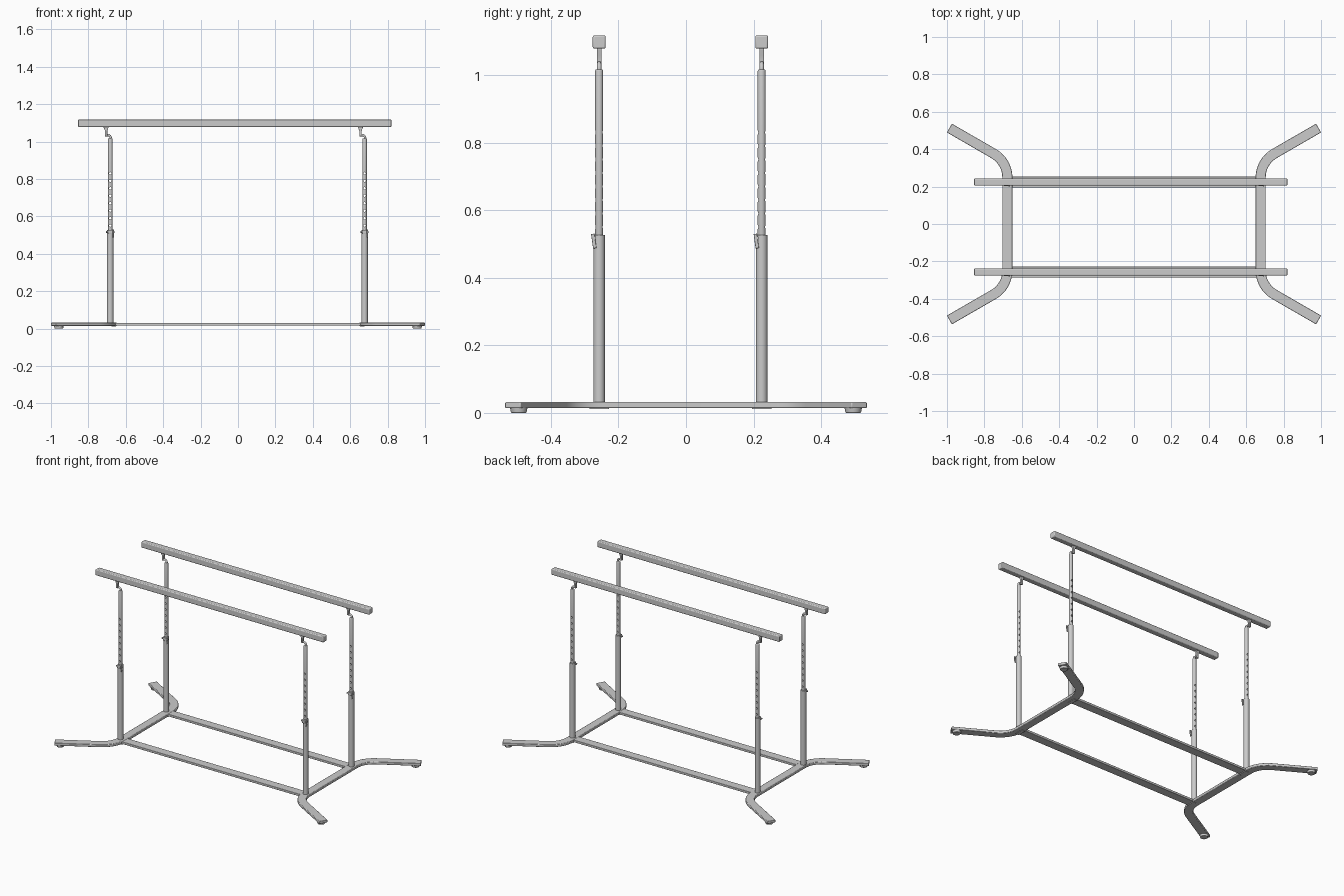
import bpy, bmesh, math
from mathutils import Vector, Matrix

if "Cube" in bpy.data.objects:
    bpy.data.objects.remove(bpy.data.objects["Cube"])

RAIL_Y = {"front": -0.257, "back": 0.224}   # rail / post lines
POST_X = {"left": -0.683, "right": 0.677}


def finish(name, bm, bevel=0.0, segs=2, smooth=True):
    """Turn a bmesh into a named object with optional edge rounding."""
    bmesh.ops.recalc_face_normals(bm, faces=bm.faces)
    me = bpy.data.meshes.new(name)
    bm.to_mesh(me)
    bm.free()
    ob = bpy.data.objects.new(name, me)
    bpy.context.collection.objects.link(ob)
    if bevel:
        m = ob.modifiers.new("round", "BEVEL")
        m.width, m.segments = bevel, segs
        m.limit_method, m.angle_limit = "ANGLE", math.radians(40)
    if smooth:
        smooth_object(ob)
    return ob


def smooth_object(ob):
    bpy.ops.object.select_all(action="DESELECT")
    ob.select_set(True)
    bpy.context.view_layer.objects.active = ob
    bpy.ops.object.shade_smooth_by_angle(angle=math.radians(35))


def add_cyl(bm, p0, p1, r0, r1=None, sides=24):
    p0, p1 = Vector(p0), Vector(p1)
    d = p1 - p0
    mat = Matrix.Translation((p0 + p1) / 2) @ d.to_track_quat("Z", "Y").to_matrix().to_4x4()
    bmesh.ops.create_cone(bm, cap_ends=True, segments=sides, radius1=r0,
                          radius2=r0 if r1 is None else r1, depth=d.length, matrix=mat)


def cyl(name, p0, p1, r0, r1=None, sides=24, **kw):
    bm = bmesh.new()
    add_cyl(bm, p0, p1, r0, r1, sides)
    return finish(name, bm, **kw)


def box(name, lo, hi, tilt=0.0, **kw):
    lo, hi = Vector(lo), Vector(hi)
    bm = bmesh.new()
    mat = (Matrix.Translation((lo + hi) / 2) @ Matrix.Rotation(tilt, 4, "X")
           @ Matrix.Diagonal((*(hi - lo), 1)))
    bmesh.ops.create_cube(bm, size=1, matrix=mat)
    return finish(name, bm, **kw)


def extrude_xz(name, pts, y, width, **kw):
    """Extrude an x-z outline along y."""
    bm = bmesh.new()
    f = bm.faces.new([bm.verts.new((x, y - width / 2, z)) for x, z in pts])
    ext = bmesh.ops.extrude_face_region(bm, geom=[f])["geom"]
    bmesh.ops.translate(bm, vec=(0, width, 0),
                        verts=[v for v in ext if isinstance(v, bmesh.types.BMVert)])
    return finish(name, bm, **kw)


def splayed_path(sx, n=8, r=0.147):
    """Centre line of one end frame: splayed leg, bend, straight, bend, leg."""
    x0, corner = 0.677, 0.334
    start = corner - r * math.tan(math.radians(30))
    half = []
    for i in range(n + 1):
        a = math.radians(60) * i / n
        half.append((x0 + r * (1 - math.cos(a)), start + r * math.sin(a)))
    half.append((0.987, 0.513))
    pts = [(x, -y) for x, y in reversed(half)] + half
    return [Vector((sx * x, y)) for x, y in pts]


def end_frame(name, sx, w=0.054, z0=0.014, z1=0.032):
    path = splayed_path(sx)
    bm = bmesh.new()
    rings = []
    for i, p in enumerate(path):
        t_in = (p - path[max(i - 1, 0)]).normalized()
        t_out = (path[min(i + 1, len(path) - 1)] - p).normalized()
        t = (t_in + t_out).normalized()
        nrm = Vector((t.y, -t.x)) * w / 2
        a, b = p + nrm, p - nrm
        rings.append([bm.verts.new((*q, z)) for q, z in
                      ((a, z0), (b, z0), (b, z1), (a, z1))])
    for r0, r1 in zip(rings, rings[1:]):
        for k in range(4):
            bm.faces.new((r0[k], r0[(k + 1) % 4], r1[(k + 1) % 4], r1[k]))
    bm.faces.new(rings[0])
    bm.faces.new(rings[-1])
    return finish(name, bm, bevel=0.003)


def inner_post(name, x, y):
    """Telescopic tube with rounded top and a row of through holes."""
    ob = cyl(name, (x, y, 0.46), (x, y, 1.017), 0.0118, bevel=0.005, segs=3, smooth=False)
    bm = bmesh.new()
    for i in range(8):
        z = 0.55 + 0.04 * i
        add_cyl(bm, (x, y - 0.03, z), (x, y + 0.03, z), 0.0062, sides=12)
    cutter = finish(name + "_holes", bm, smooth=False)
    cutter.hide_render = True
    m = ob.modifiers.new("holes", "BOOLEAN")
    m.operation, m.object, m.solver = "DIFFERENCE", cutter, "EXACT"
    bpy.context.view_layer.objects.active = ob
    for mod in list(ob.modifiers):
        bpy.ops.object.modifier_apply(modifier=mod.name)
    bpy.data.objects.remove(cutter)
    smooth_object(ob)


def swivel_arm(name, x, y):
    """Bent rod joining the post top to the rail bracket."""
    cu = bpy.data.curves.new(name, "CURVE")
    cu.dimensions, cu.bevel_depth, cu.bevel_resolution = "3D", 0.0065, 3
    cu.use_fill_caps = True
    sp = cu.splines.new("POLY")
    pts = [(-0.027, 1.034), (-0.012, 1.034)]
    pts += [(-0.012 + 0.015 * math.sin(a), 1.019 + 0.015 * math.cos(a))
            for a in (math.pi / 8 * k for k in range(1, 5))]
    pts.append((0.003, 1.005))
    sp.points.add(len(pts) - 1)
    for p, (dx, z) in zip(sp.points, pts):
        p.co = (x + dx, y, z, 1)
    bpy.context.collection.objects.link(bpy.data.objects.new(name, cu))


# Splayed end frames and their foot pads
for side, sx in (("left", -1), ("right", 1)):
    end_frame(f"{side}_end_frame", sx)
    for end, sy in (("front", -1), ("back", 1)):
        px, py = sx * 0.958, sy * 0.495
        cyl(f"{side}_{end}_foot_pad", (px, py, 0), (px, py, 0.016), 0.023, 0.026, bevel=0.002)

for end, y in RAIL_Y.items():
    # Hand rail and long base bar
    box(f"{end}_rail", (-0.855, y - 0.019, 1.078), (0.82, y + 0.019, 1.117), bevel=0.005, segs=3)
    box(f"{end}_base_bar", (-0.655, y - 0.029, 0.016), (0.655, y + 0.029, 0.031), bevel=0.002)
    for side, x in POST_X.items():
        n = f"{side}_{end}"
        # Joint plate under the post
        jx = math.copysign(0.664, x)
        box(f"{n}_joint_plate", (jx - 0.013, y - 0.029, 0.011), (jx + 0.013, y + 0.029, 0.03),
            bevel=0.001)
        # Outer and inner tubes
        cyl(f"{n}_outer_post", (x, y, 0.02), (x, y, 0.527), 0.017, sides=32, bevel=0.002)
        inner_post(f"{n}_inner_post", x, y)
        # Height clamp: pin, lever and lug
        cyl(f"{n}_clamp_pin", (x - 0.022, y - 0.014, 0.517), (x + 0.022, y - 0.014, 0.517),
            0.005, sides=12)
        box(f"{n}_clamp_lever", (x + 0.013, y - 0.021, 0.487), (x + 0.019, y - 0.011, 0.53),
            tilt=math.radians(8), bevel=0.001)
        box(f"{n}_clamp_lug", (x - 0.012, y - 0.021, 0.505), (x + 0.012, y - 0.012, 0.528),
            bevel=0.002)
        # Rail bracket and swivel arm
        prof = [(-0.035, 1.08), (-0.035, 1.073), (-0.028, 1.058), (-0.028, 1.028),
                (-0.016, 1.028), (-0.016, 1.058), (-0.01, 1.073), (-0.01, 1.08)]
        extrude_xz(f"{n}_rail_bracket", [(x + dx, z) for dx, z in prof], y, 0.014, bevel=0.001)
        swivel_arm(f"{n}_swivel_arm", x, y)
